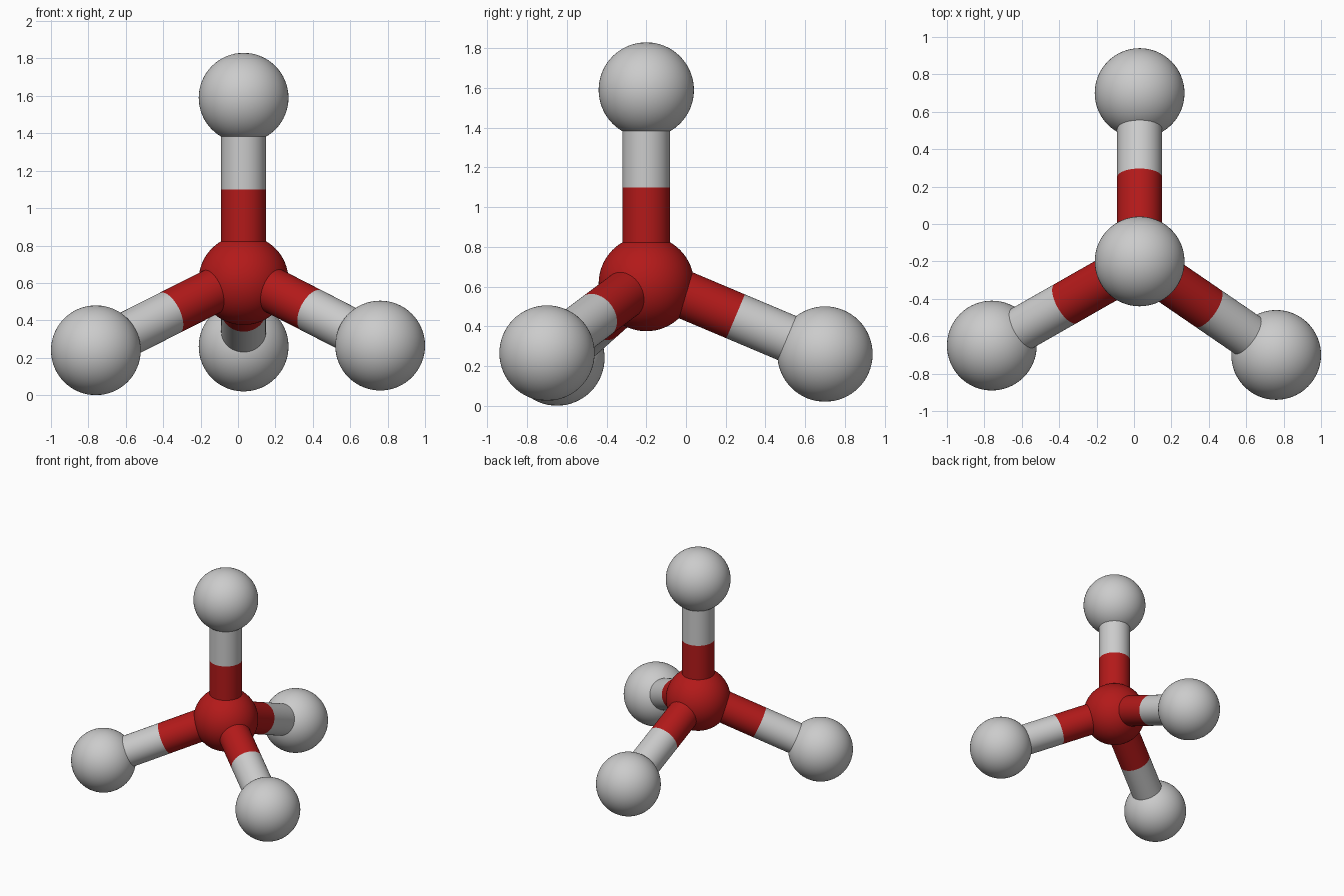
import bpy
from mathutils import Vector

if "Cube" in bpy.data.objects:
    bpy.data.objects.remove(bpy.data.objects["Cube"])

ATOM_R, BOND_R = 0.24, 0.12

red = bpy.data.materials.new("deep_red")
red.diffuse_color = (0.45, 0.01, 0.01, 1)
red.use_nodes = True
red.node_tree.nodes["Principled BSDF"].inputs["Base Color"].default_value = red.diffuse_color


def finish(name, mat):
    ob = bpy.context.object
    ob.name = name
    if mat:
        ob.data.materials.append(mat)
    bpy.ops.object.shade_smooth_by_angle()
    return ob


def ball(name, centre, mat=None):
    bpy.ops.mesh.primitive_uv_sphere_add(segments=64, ring_count=32, radius=ATOM_R, location=centre)
    return finish(name, mat)


def rod(name, start, end, mat=None):
    d = end - start
    bpy.ops.mesh.primitive_cylinder_add(vertices=48, radius=BOND_R, depth=d.length,
                                        location=(start + end) / 2)
    bpy.context.object.rotation_euler = d.to_track_quat('Z', 'Y').to_euler()
    return finish(name, mat)


# Central atom
ball("central_atom", (0.03, -0.20, 0.615), red)
hub = Vector((0.03, -0.20, 0.64))

# Outer atoms, each with a two-tone bond split halfway
outer = {
    "top": (0.03, -0.20, 1.59),
    "back": (0.03, 0.70, 0.26),
    "left": (-0.76, -0.65, 0.24),
    "right": (0.76, -0.70, 0.265),
}
for side, pos in outer.items():
    p = Vector(pos)
    mid = (hub + p) / 2
    if side == "top":
        mid.z = 1.10
    ball(side + "_atom", p)
    rod(side + "_bond_inner", hub, mid, red)
    rod(side + "_bond_outer", mid, p)
